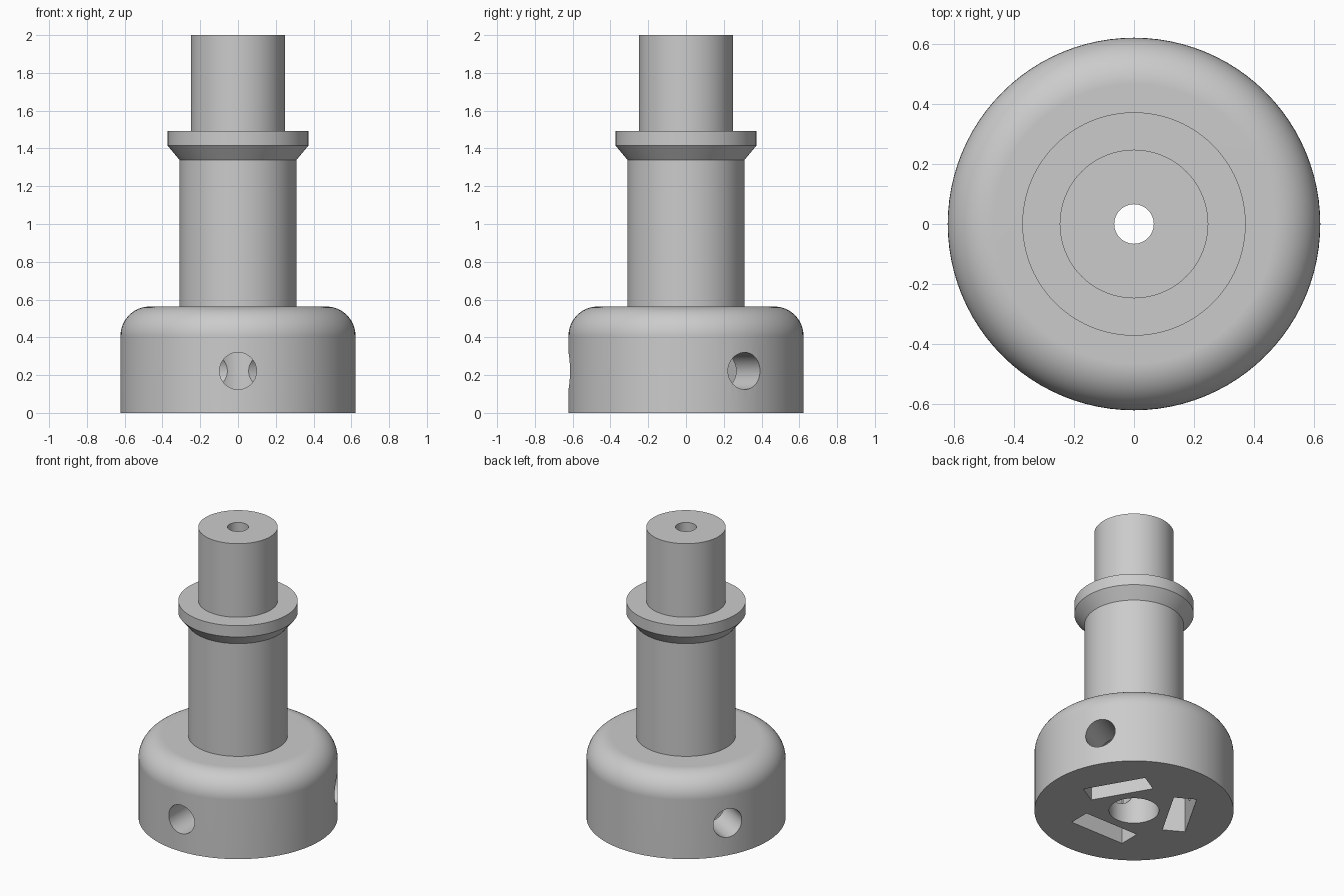
import bpy, bmesh, math
from math import cos, sin, pi
from mathutils import Matrix, Vector

cube = bpy.data.objects.get("Cube")
if cube:
    bpy.data.objects.remove(cube, do_unlink=True)

SEGMENTS = 96
BASE_R, BASE_H, FILLET = 0.622, 0.563, 0.155
BORE_R, SOCKET_R, POCKET_H = 0.066, 0.156, 0.375
HOLE_Z, HOLE_R = 0.222, 0.098


def add_object(name, bm):
    mesh = bpy.data.meshes.new(name)
    bm.to_mesh(mesh)
    bm.free()
    obj = bpy.data.objects.new(name, mesh)
    bpy.context.collection.objects.link(obj)
    return obj


def lathe(name, profile):
    """Turn a closed (radius, height) profile around the z axis."""
    bm = bmesh.new()
    rings = []
    for i in range(SEGMENTS):
        a = 2 * pi * i / SEGMENTS
        rings.append([bm.verts.new((r * cos(a), r * sin(a), z)) for r, z in profile])
    for i, ring in enumerate(rings):
        following = rings[(i + 1) % SEGMENTS]
        for j in range(len(profile)):
            k = (j + 1) % len(profile)
            bm.faces.new((ring[j], following[j], following[k], ring[k]))
    bmesh.ops.recalc_face_normals(bm, faces=bm.faces)
    return add_object(name, bm)


# Stepped spindle: base with rounded shoulder, shaft, collar, spigot, bore, socket
shoulder = [(BASE_R - FILLET + FILLET * cos(a), BASE_H - FILLET + FILLET * sin(a))
            for a in (pi / 2 * i / 12 for i in range(13))]
profile = [(SOCKET_R, 0), (BASE_R, 0)] + shoulder + [
    (0.31, BASE_H), (0.31, 1.34), (0.373, 1.415), (0.373, 1.493),
    (0.248, 1.493), (0.248, 2), (BORE_R, 2),
    (BORE_R, POCKET_H), (SOCKET_R, POCKET_H)]
spindle = lathe("stepped_spindle", profile)

# Three radial holes and three pockets in the underside
cutters = []
for angle in (-pi / 2, pi / 6, 5 * pi / 6):
    turn = Matrix.Rotation(angle, 4, "Z")

    bm = bmesh.new()
    bmesh.ops.create_cone(bm, cap_ends=True, segments=48, radius1=HOLE_R,
                          radius2=HOLE_R, depth=0.8)
    bm.transform(turn @ Matrix.Translation((0.4, 0, HOLE_Z))
                 @ Matrix.Rotation(pi / 2, 4, "Y"))
    cutters.append(add_object("radial_hole_cutter", bm))

    bm = bmesh.new()
    bmesh.ops.create_cube(bm, size=1)
    bm.transform(turn @ Matrix.Translation((0.289, 0, 0))
                 @ Matrix.Diagonal(Vector((0.144, 0.41, 2 * POCKET_H, 1))))
    cutters.append(add_object("pocket_cutter", bm))

for cutter in cutters:
    cutter.hide_render = True
    mod = spindle.modifiers.new("cut", "BOOLEAN")
    mod.operation = "DIFFERENCE"
    mod.solver = "EXACT"
    mod.object = cutter

# Bake the cuts, then drop the cutters
graph = bpy.context.evaluated_depsgraph_get()
baked = bpy.data.meshes.new_from_object(spindle.evaluated_get(graph))
spindle.modifiers.clear()
spindle.data = baked
for cutter in cutters:
    bpy.data.objects.remove(cutter, do_unlink=True)

# Single grey finish
grey = bpy.data.materials.new("light_grey")
grey.use_nodes = True
colour = (0.6, 0.6, 0.6, 1)
grey.diffuse_color = colour
grey.node_tree.nodes["Principled BSDF"].inputs["Base Color"].default_value = colour
baked.materials.clear()
baked.materials.append(grey)

# Smooth curves, crisp edges
bpy.ops.object.select_all(action="DESELECT")
spindle.select_set(True)
bpy.context.view_layer.objects.active = spindle
bpy.ops.object.shade_smooth_by_angle(angle=math.radians(30))
weighted = spindle.modifiers.new("even_shading", "WEIGHTED_NORMAL")
weighted.keep_sharp = True
